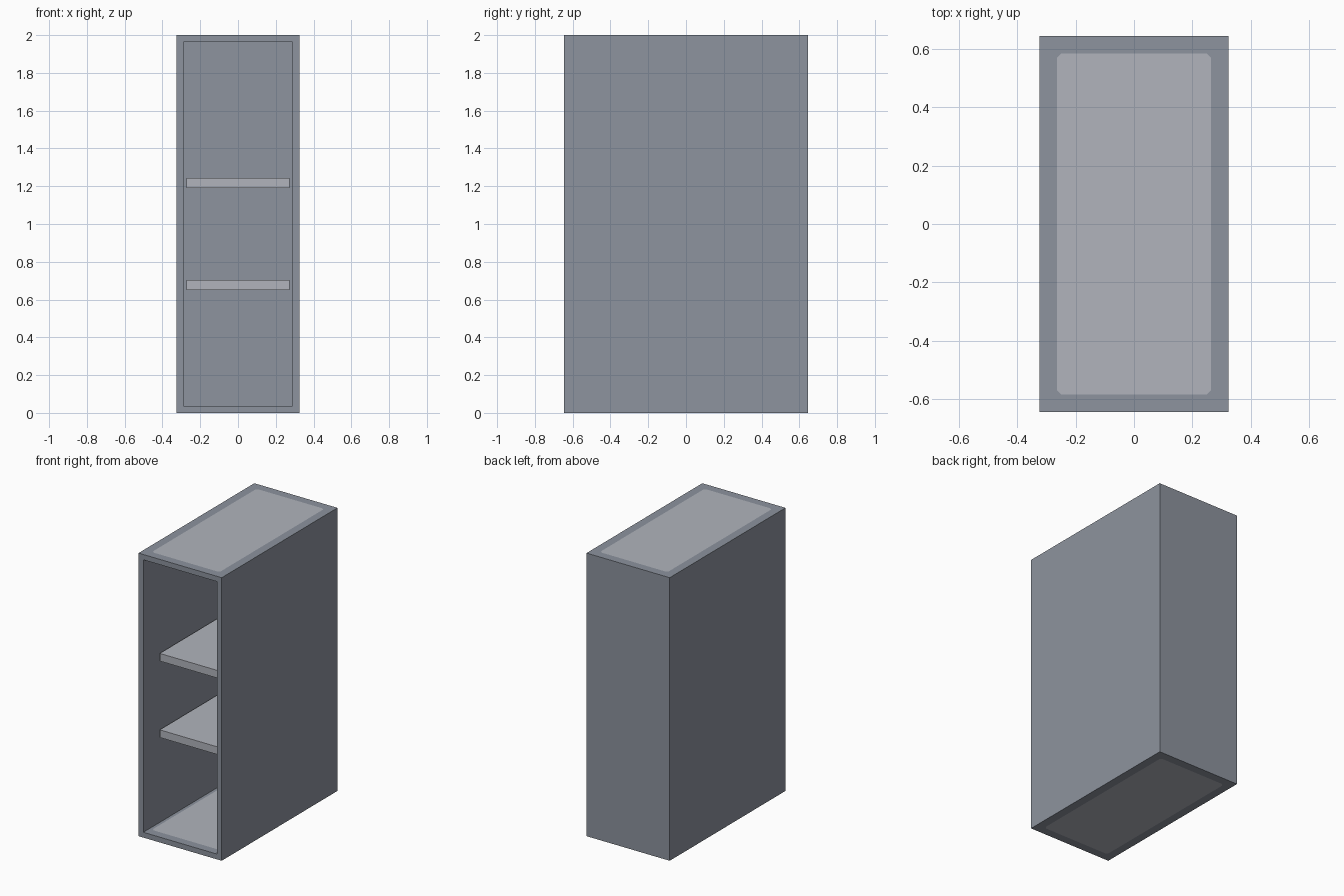
import bpy, bmesh

cube = bpy.data.objects.get("Cube")
if cube:
    bpy.data.objects.remove(cube, do_unlink=True)

W, D, H, T = 0.325, 0.646, 2.0, 0.053   # half width, half depth, height, panel thickness
PX, PY, CUT = 0.265, 0.585, 0.015       # half size and corner cut of the pale panels


def material(name, rgb):
    m = bpy.data.materials.new(name)
    m.use_nodes = True
    m.diffuse_color = (*rgb, 1)
    bsdf = next(n for n in m.node_tree.nodes if n.type == 'BSDF_PRINCIPLED')
    bsdf.inputs["Base Color"].default_value = (*rgb, 1)
    return m


slate = material("slate_grey", (0.266, 0.292, 0.342))
pale = material("pale_grey", (0.440, 0.456, 0.503))


def box(bm, lo, hi):
    verts = bmesh.ops.create_cube(bm, size=1)["verts"]
    for v in verts:
        v.co = [lo[i] if v.co[i] < 0 else hi[i] for i in range(3)]


def finish(bm, name, mats):
    bmesh.ops.recalc_face_normals(bm, faces=bm.faces)
    mesh = bpy.data.meshes.new(name)
    bm.to_mesh(mesh)
    bm.free()
    for m in mats:
        mesh.materials.append(m)
    ob = bpy.data.objects.new(name, mesh)
    bpy.context.collection.objects.link(ob)


def cut_panel(bm, face):
    """Replace a horizontal face by a slate border around a pale panel with cut corners."""
    corners = list(face.verts)
    bm.faces.remove(face)
    ring = []
    for i, v in enumerate(corners):
        sx, sy = (1 if c > 0 else -1 for c in v.co.xy)
        pts = [(sx * (PX - CUT), sy * PY), (sx * PX, sy * (PY - CUT))]
        if corners[i - 1].co.y * sy < 0:
            pts.reverse()
        ring += [bm.verts.new((x, y, v.co.z)) for x, y in pts]
    bm.faces.new(ring).material_index = 1
    for i, v in enumerate(corners):
        a, b, c = ring[2 * i], ring[2 * i + 1], ring[(2 * i + 2) % 8]
        bm.faces.new((v, b, a))
        bm.faces.new((v, corners[(i + 1) % 4], c, b))


# Casing: box hollowed out from the front
bm = bmesh.new()
box(bm, (-W, -D, 0), (W, D, H))
bm.normal_update()
front = min(bm.faces, key=lambda f: f.calc_center_median().y)
bmesh.ops.inset_individual(bm, faces=[front], thickness=T)
back = bmesh.ops.extrude_discrete_faces(bm, faces=[front])["faces"][0]
for v in back.verts:
    v.co.y = D - T
bm.normal_update()

# Pale panels on the top, underside, floor and ceiling
for f in [f for f in bm.faces if abs(f.normal.z) > 0.9]:
    cut_panel(bm, f)
finish(bm, "cabinet_casing", [slate, pale])

# Shelves, set back from the front
for name, z in (("lower_shelf", 0.65), ("upper_shelf", 1.19)):
    bm = bmesh.new()
    box(bm, (T - W, -0.485, z), (W - T, D - T, z + 0.054))
    finish(bm, name, [pale])
